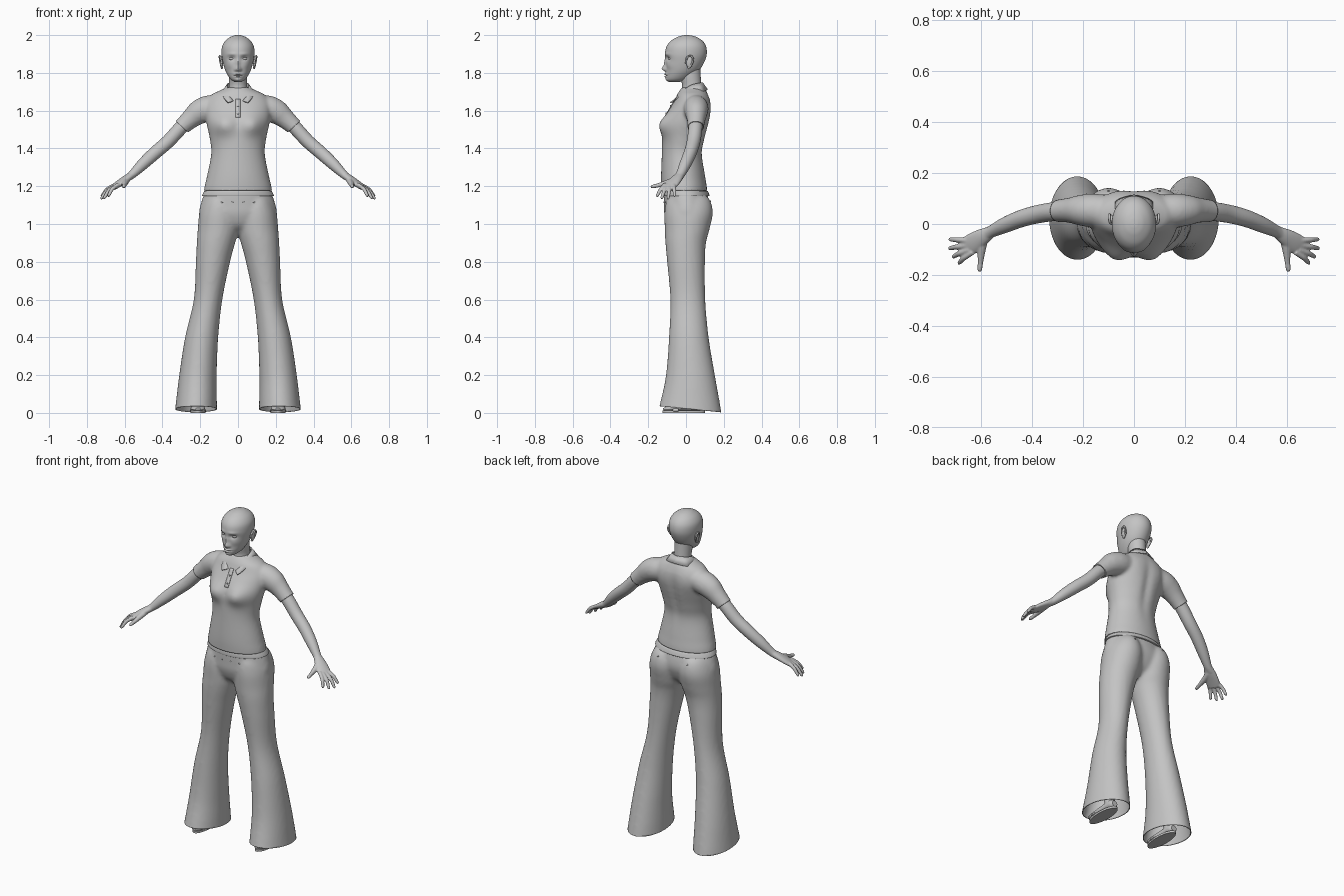
import bpy, bmesh, math
from mathutils import Vector, Matrix
from mathutils.bvhtree import BVHTree

if "Cube" in bpy.data.objects:
    bpy.data.objects.remove(bpy.data.objects["Cube"])

grey = bpy.data.materials.new("plain_grey")
grey.use_nodes = True
grey.diffuse_color = (0.55, 0.55, 0.55, 1)
grey.node_tree.nodes["Principled BSDF"].inputs["Base Color"].default_value = (0.55, 0.55, 0.55, 1)


def spline(keys, sub):
    """Smooth interpolation through rows of vectors."""
    out = []
    for i in range(len(keys) - 1):
        a, b, c, d = (keys[max(0, min(len(keys) - 1, i + k))] for k in (-1, 0, 1, 2))
        for s in range(sub):
            t = s / sub
            out.append([q + 0.5 * t * ((r - p) + t * ((2 * p - 5 * q + 4 * r - e) + t * (3 * (q - r) + e - p)))
                        for p, q, r, e in zip(a, b, c, d)])
    return out + [keys[-1]]


def loft(bm, keys, n=40, sub=6, mirror=False):
    """Closed skin over elliptical rings given as (centre, u, v)."""
    rows = spline(keys, sub)
    for side in ((1, -1) if mirror else (1,)):
        rings = []
        for c, u, v in rows:
            ring = []
            for k in range(n):
                a = math.tau * k / n
                p = c + u * math.cos(a) + v * math.sin(a)
                ring.append(bm.verts.new((p.x * side, p.y, p.z)))
            rings.append(ring)
        for r, s in zip(rings, rings[1:]):
            for k in range(n):
                bm.faces.new((r[k], r[(k + 1) % n], s[(k + 1) % n], s[k]))
        bm.faces.new(rings[0])
        bm.faces.new(rings[-1])


def level(rows):
    """Horizontal rings from (z, x min, x max, y front, y back)."""
    return [(Vector(((a + b) / 2, (f + k) / 2, z)), Vector(((b - a) / 2, 0, 0)), Vector((0, (k - f) / 2, 0)))
            for z, a, b, f, k in rows]


def centred(rows):
    return level([(z, -w, w, f, k) for z, w, f, k in rows])


def tube(rows, ref=(0, 1, 0)):
    """Rings across a path from (point, radius along ref, other radius)."""
    pts = [Vector(r[0]) for r in rows]
    keys = []
    for i, (p, ru, rv) in enumerate(rows):
        t = (pts[min(i + 1, len(pts) - 1)] - pts[max(i - 1, 0)]).normalized()
        u = Vector(ref)
        u = (u - t * u.dot(t)).normalized()
        keys.append((pts[i], u * ru, t.cross(u) * rv))
    return keys


def ball(bm, centre, size, mirror=False):
    for side in ((1, -1) if mirror else (1,)):
        m = Matrix.Translation((centre[0] * side, centre[1], centre[2])) @ Matrix.Diagonal((*size, 1))
        bmesh.ops.create_uvsphere(bm, u_segments=20, v_segments=12, radius=1, matrix=m)


def bumps(bm, rows, front=True):
    """Push the front or back by soft mounds (x, z, width, height, amount)."""
    for v in bm.verts:
        if (v.co.y < 0) == front:
            x, z = abs(v.co.x), v.co.z
            v.co.y += sum(h * math.exp(-((x - cx) / w) ** 2 - ((z - cz) / t) ** 2) for cx, cz, w, t, h in rows)


def finish(name, bm, voxel=0, iters=0, cuts=(), thick=0, angle=50):
    bmesh.ops.recalc_face_normals(bm, faces=bm.faces[:])
    mesh = bpy.data.meshes.new(name)
    bm.to_mesh(mesh)
    obj = bpy.data.objects.new(name, mesh)
    bpy.context.scene.collection.objects.link(obj)
    if voxel:
        rm = obj.modifiers.new("union", "REMESH")
        rm.mode, rm.voxel_size = "VOXEL", voxel
        sm = obj.modifiers.new("soften", "SMOOTH")
        sm.factor, sm.iterations = 0.5, iters
        deps = bpy.context.evaluated_depsgraph_get()
        mesh = bpy.data.meshes.new_from_object(obj.evaluated_get(deps))
        obj.modifiers.clear()
        obj.data = mesh
        bm.clear()
        bm.from_mesh(mesh)
        for co, no, test in cuts:
            faces = [f for f in bm.faces if test(f.calc_center_median())]
            geom = faces + list({e for f in faces for e in f.edges}) + list({v for f in faces for v in f.verts})
            bmesh.ops.bisect_plane(bm, geom=geom, plane_co=co, plane_no=no, clear_outer=True)
        bm.to_mesh(mesh)
    bm.free()
    mesh.materials.clear()
    mesh.materials.append(grey)
    mesh.shade_smooth()
    mesh.set_sharp_from_angle(angle=math.radians(angle))
    if thick:
        so = obj.modifiers.new("cloth", "SOLIDIFY")
        so.thickness, so.offset = thick, -1
    return obj


def surface(obj):
    bm = bmesh.new()
    bm.from_mesh(obj.data)
    tree = BVHTree.FromBMesh(bm)
    bm.free()
    return lambda x, z, s=-1: tree.ray_cast(Vector((x, s, z)), Vector((0, -s, 0)))[0].y


# Head with moulded face
bm = bmesh.new()
loft(bm, centred([(1.752, .018, -.088, -.03), (1.765, .038, -.103, .01), (1.79, .056, -.106, .045),
                  (1.82, .07, -.105, .075), (1.86, .081, -.107, .098), (1.90, .087, -.111, .11),
                  (1.94, .084, -.103, .106), (1.97, .067, -.08, .087), (1.99, .041, -.045, .055),
                  (1.998, .019, -.018, .027), (2.0, .003, .0, .006)]), n=80, sub=9)
bumps(bm, [(0, 1.822, .013, .014, -.02), (0, 1.848, .009, .025, -.01), (.013, 1.817, .007, .008, -.006),
           (.033, 1.877, .018, .012, .011), (.033, 1.9, .022, .008, -.004), (.045, 1.84, .02, .02, -.004),
           (0, 1.793, .019, .005, -.009), (0, 1.781, .016, .005, -.008), (0, 1.787, .022, .002, .005),
           (0, 1.762, .018, .01, -.005)])
ball(bm, (.033, -.083, 1.876), (.016, .012, .009), True)
finish("head", bm)

# Ears: shell, rim and lobe
bm = bmesh.new()
ball(bm, (.087, .018, 1.858), (.009, .018, .032), True)
loft(bm, tube([((.084, .0, 1.85), .005, .005), ((.094, .006, 1.882), .005, .005), ((.097, .026, 1.89), .005, .005),
               ((.096, .038, 1.87), .005, .005), ((.089, .025, 1.838), .005, .005),
               ((.084, .01, 1.825), .006, .006)], (1, 0, 0)), n=10, sub=4, mirror=True)
finish("ears", bm)

# Neck
bm = bmesh.new()
loft(bm, centred([(1.62, .06, -.045, .09), (1.68, .053, -.03, .09), (1.73, .048, -.02, .082),
                  (1.78, .049, -.03, .078), (1.83, .05, -.03, .075)]))
finish("neck", bm)

# Shirt: torso and short sleeves as one cloth
bm = bmesh.new()
loft(bm, centred([(1.10, .18, -.125, .112), (1.18, .18, -.13, .112), (1.25, .165, -.132, .102),
                  (1.37, .142, -.128, .087), (1.45, .149, -.126, .102), (1.53, .166, -.124, .122),
                  (1.60, .175, -.092, .132), (1.65, .168, -.062, .13), (1.685, .14, -.047, .118),
                  (1.705, .1, -.035, .108), (1.725, .058, -.02, .095)]), n=64)
bumps(bm, [(.078, 1.525, .055, .055, -.03), (0, 1.53, .025, .05, .004)])
bumps(bm, [(0, 1.5, .025, .14, -.012), (.09, 1.6, .05, .06, .006)], front=False)
loft(bm, tube([((.08, .05, 1.625), .06, .06), ((.16, .053, 1.612), .066, .068), ((.21, .054, 1.59), .06, .064),
               ((.25, .054, 1.557), .05, .053), ((.297, .052, 1.515), .044, .045),
               ((.36, .05, 1.455), .043, .043)]), mirror=True)
shirt = finish("shirt", bm, .009, 7, [
    ((0, 0, 1.178), (0, 0, -1), lambda c: c.z < 1.25),
    ((.297, .05, 1.515), (.68, 0, -.73), lambda c: c.x > .23),
    ((-.297, .05, 1.515), (-.68, 0, -.73), lambda c: c.x < -.23)], thick=.006)
chest = surface(shirt)

# Folded collar with front points
top = [(0, .09, 1.748), (.046, .07, 1.747), (.06, .025, 1.735), (.045, -.025, 1.70), (.014, -.052, 1.655)]
bottom = [(0, .116, 1.712), (.07, .092, 1.704), (.086, .03, 1.696), (.078, -.042, 1.672), (.052, -.084, 1.645)]
bm = bmesh.new()
for side in (1, -1):
    edges = [[bm.verts.new((p.x * side, p.y, p.z)) for (p,) in spline([(Vector(q),) for q in row], 6)]
             for row in (top, bottom)]
    for i in range(len(edges[0]) - 1):
        bm.faces.new((edges[0][i], edges[0][i + 1], edges[1][i + 1], edges[1][i]))
bmesh.ops.remove_doubles(bm, verts=bm.verts[:], dist=.0005)
finish("collar", bm, thick=.006)

# Button placket laid on the chest
bm = bmesh.new()
rows = []
for i in range(9):
    z = 1.565 + .012 * i
    rows.append([bm.verts.new((x, chest(x, z) - .004, z)) for x in (-.012, 0, .012)])
for r, s in zip(rows, rows[1:]):
    for k in range(2):
        bm.faces.new((r[k], r[k + 1], s[k + 1], s[k]))
finish("placket", bm, thick=.004)
bm = bmesh.new()
for z in (1.585, 1.625):
    ball(bm, (0, chest(0, z) - .005, z), (.005, .003, .005))
finish("shirt_buttons", bm)

# Arms, palms, fingers and thumbs
bm = bmesh.new()
loft(bm, tube([((.22, .054, 1.585), .034, .034), ((.30, .05, 1.512), .037, .037), ((.37, .04, 1.437), .036, .036),
               ((.44, .022, 1.376), .034, .035), ((.505, -.004, 1.316), .031, .031),
               ((.56, -.03, 1.262), .024, .022), ((.59, -.046, 1.24), .026, .018)]), n=28, mirror=True)
loft(bm, tube([((.565, -.033, 1.257), .024, .019), ((.60, -.054, 1.234), .034, .019),
               ((.635, -.077, 1.21), .04, .016), ((.662, -.094, 1.19), .036, .012)], (.4, .9, 0)),
     n=28, mirror=True)
for base, tip in (((.632, -.11, 1.21), (.69, -.156, 1.145)), ((.645, -.1, 1.205), (.713, -.13, 1.134)),
                  ((.652, -.083, 1.203), (.728, -.096, 1.132)), ((.65, -.064, 1.208), (.726, -.06, 1.145))):
    a, b = Vector(base), Vector(tip)
    mid = a.lerp(b, .5) + Vector((.005, 0, .007))
    loft(bm, tube([(a, .011, .011), (mid, .0105, .0105), (a.lerp(b, .9), .0085, .0085), (b, .004, .004)]),
         n=12, mirror=True)
loft(bm, tube([((.59, -.055, 1.235), .02, .016), ((.598, -.105, 1.217), .016, .015),
               ((.602, -.15, 1.204), .011, .011), ((.605, -.178, 1.198), .0095, .0095),
               ((.606, -.188, 1.195), .004, .004)], (1, 0, 0)), n=14, mirror=True)
finish("arms", bm, .0042, 4)

# Trousers: hips and flared legs, open at the hems
bm = bmesh.new()
loft(bm, centred([(.95, .12, -.04, .05), (.99, .17, -.09, .095), (1.05, .205, -.114, .122),
                  (1.10, .199, -.117, .126), (1.17, .176, -.117, .11), (1.20, .165, -.11, .1)]), n=56)
loft(bm, level([(-.08, .11, .345, -.165, .2), (.0, .111, .335, -.15, .188), (.06, .112, .328, -.135, .178),
                (.2, .113, .311, -.106, .153), (.4, .105, .28, -.09, .12), (.6, .083, .234, -.083, .102),
                (.8, .042, .223, -.1, .1), (.9, .015, .218, -.109, .106), (.97, -.004, .213, -.112, .124),
                (1.06, -.006, .204, -.114, .142), (1.13, .02, .178, -.1, .125), (1.17, .06, .14, -.06, .08)]),
     n=48, mirror=True)
trousers = finish("trousers", bm, .011, 5, [((0, -.14, .036), (0, -.032, -.325), lambda c: c.z < .12)], thick=.004)
hips = surface(trousers)

# Waistband, rivets and fly button
bm = bmesh.new()
loft(bm, centred([(1.148, .188, -.121, .124), (1.152, .19, -.123, .125), (1.172, .18, -.122, .117),
                  (1.176, .176, -.118, .113)]), n=56, sub=3)
finish("waistband", bm)
bm = bmesh.new()
for x in (.03, .085):
    ball(bm, (x, hips(x, 1.115) - .001, 1.115), (.005, .003, .005), True)
ball(bm, (.1, hips(.1, 1.12, 1) + .001, 1.12), (.005, .003, .005), True)
finish("rivets", bm)

# Feet, ankles and sandals inside the hems
bm = bmesh.new()
loft(bm, tube([((.215, .09, .034), .018, .016), ((.215, .07, .036), .028, .026), ((.215, .01, .034), .03, .024),
               ((.213, -.06, .026), .038, .015), ((.212, -.1, .022), .034, .011),
               ((.211, -.12, .02), .014, .006)], (1, 0, 0)), n=24, mirror=True)
loft(bm, level([(.03, .188, .242, .02, .085), (.12, .183, .24, .0, .07), (.35, .15, .235, -.04, .07)]),
     n=24, mirror=True)
finish("feet", bm)
bm = bmesh.new()
loft(bm, level([(0, .172, .252, -.125, .1), (.012, .172, .252, -.125, .1)]), n=32, sub=1, mirror=True)
loft(bm, tube([((.17, -.055, .008), .014, .003), ((.19, -.055, .04), .014, .003), ((.213, -.055, .046), .014, .003),
               ((.236, -.055, .04), .014, .003), ((.255, -.055, .008), .014, .003)]), n=10, mirror=True)
finish("sandals", bm)
